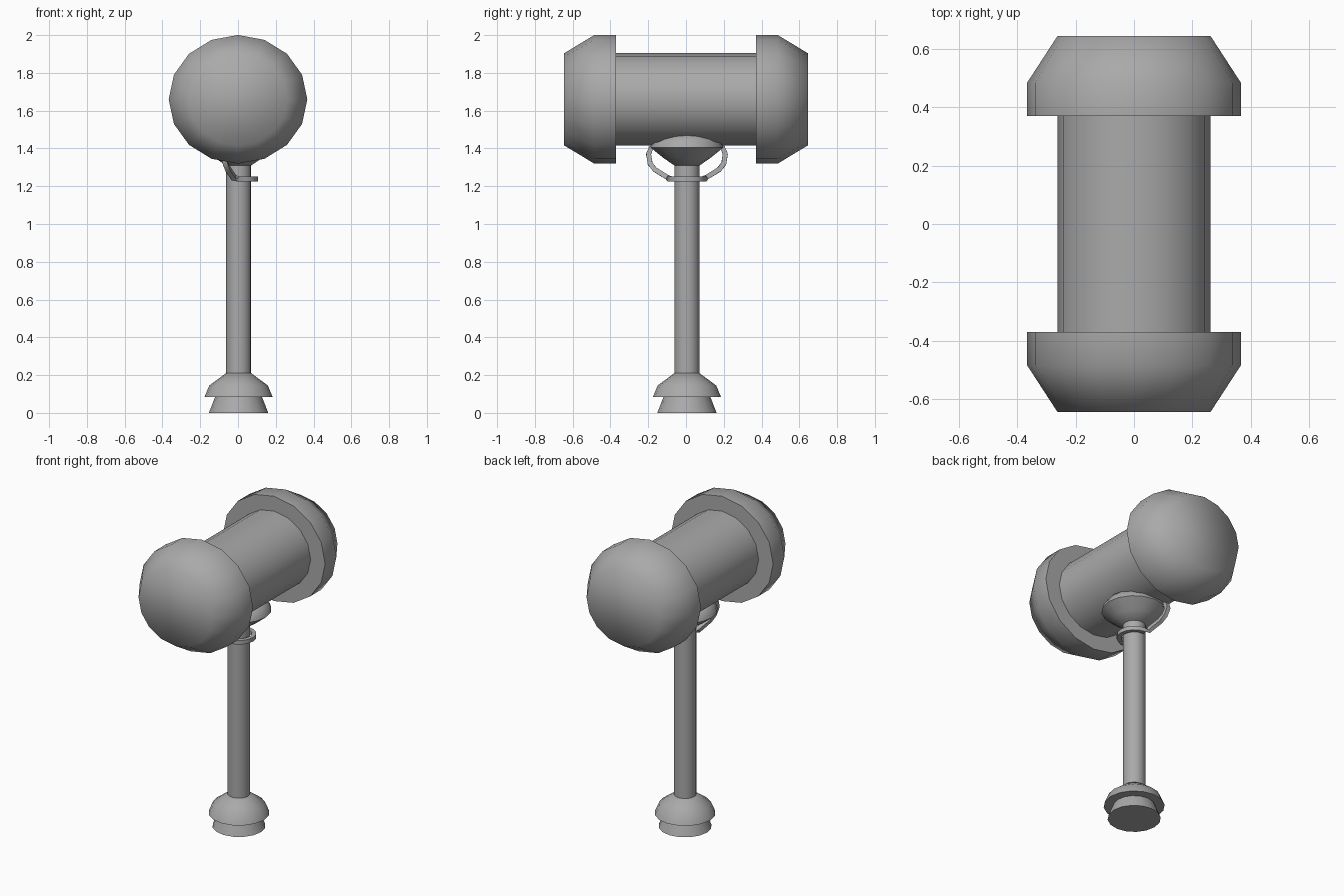
import bpy, bmesh, math
from mathutils import Matrix, Vector

if "Cube" in bpy.data.objects:
    bpy.data.objects.remove(bpy.data.objects["Cube"])

grey = bpy.data.materials.new("plain grey")
grey.use_nodes = True
grey.diffuse_color = (0.4, 0.4, 0.4, 1)
grey.node_tree.nodes["Principled BSDF"].inputs["Base Color"].default_value = (0.4, 0.4, 0.4, 1)


def finish(bm, name, angle):
    bmesh.ops.recalc_face_normals(bm, faces=bm.faces)
    mesh = bpy.data.meshes.new(name)
    bm.to_mesh(mesh)
    bm.free()
    mesh.materials.append(grey)
    obj = bpy.data.objects.new(name, mesh)
    bpy.context.collection.objects.link(obj)
    bpy.ops.object.select_all(action='DESELECT')
    obj.select_set(True)
    bpy.context.view_layer.objects.active = obj
    bpy.ops.object.shade_smooth_by_angle(angle=math.radians(angle))
    return obj


def skin(bm, rings, loop=False):
    """Join successive rings of vertices with quads and cap both ends."""
    n = len(rings[0])
    for a, b in zip(rings, rings[1:]):
        for i in range(n):
            j = (i + 1) % n
            bm.faces.new((a[i], a[j], b[j], b[i]))
    bm.faces.new(rings[0])
    bm.faces.new(rings[-1])


def lathe(name, profile, matrix=Matrix(), sides=16, angle=65):
    """Turn (radius, height) pairs around the local z axis."""
    bm = bmesh.new()
    rings = []
    for r, h in profile:
        turns = [2 * math.pi * i / sides for i in range(sides)]
        rings.append([bm.verts.new(matrix @ Vector((r * math.cos(t), r * math.sin(t), h)))
                      for t in turns])
    skin(bm, rings)
    return finish(bm, name, angle)


# Head: slightly flattened barrel lying along y, with a bevelled cap at each end
squash = Matrix.Translation((0, 0, 1.66)) @ Matrix.Diagonal((1, 1, 0.928, 1))
for side, label in ((1, "back"), (-1, "front")):
    lie = squash @ Matrix.Rotation(-side * math.pi / 2, 4, 'X')
    lathe(label + "_head_cap",
          [(0.25, 0.37), (0.367, 0.37), (0.367, 0.485), (0.263, 0.645)], lie)
lathe("head_barrel", [(0.263, -0.38), (0.263, 0.38)],
      squash @ Matrix.Rotation(math.pi / 2, 4, 'X'))

# Shaft, pommel and flared socket
axis = Matrix.Translation((0.003, 0.005, 0))
lathe("handle", [(0.067, 0.18), (0.067, 1.33)], axis)
lathe("pommel_foot", [(0.157, 0), (0.122, 0.09)], axis)
lathe("pommel_collar", [(0.12, 0.085), (0.18, 0.085), (0.155, 0.145), (0.067, 0.21)], axis)
lathe("head_socket", [(0.067, 1.31), (0.125, 1.35), (0.193, 1.405),
                      (0.185, 1.43), (0.15, 1.472)], axis)

# Strap: runs round the +x side of the shaft and loops up to the socket on both sides
ear = [(-0.09, 0.15, 1.42), (-0.09, 0.19, 1.402), (-0.085, 0.203, 1.37),
       (-0.07, 0.195, 1.32), (-0.055, 0.17, 1.288), (-0.025, 0.1, 1.245)]
arc = [(0.09 * math.cos(t), 0.09 * math.sin(t), 1.238)
       for t in [math.radians(90 - 22.5 * i) for i in range(9)]]
path = [Vector(p) for p in ear + arc + [(x, -y, z) for x, y, z in reversed(ear)]]
bm = bmesh.new()
rings = []
for i, p in enumerate(path):
    along = (path[min(i + 1, len(path) - 1)] - path[max(i - 1, 0)]).normalized()
    out = along.cross(Vector((0, 0, 1))).normalized()
    if abs(along.z) > 0.2:
        out = along.cross(Vector((1, 0, 0))).normalized()
        if out.y * p.y < 0:
            out.negate()
    elif out.dot(Vector((p.x, p.y, 0))) < 0:
        out.negate()
    up = out.cross(along).normalized()
    rings.append([bm.verts.new(axis @ (p + out * a * 0.013 + up * b * 0.013))
                  for a, b in ((1, 1), (1, -1), (-1, -1), (-1, 1))])
skin(bm, rings)
finish(bm, "strap", 40)
